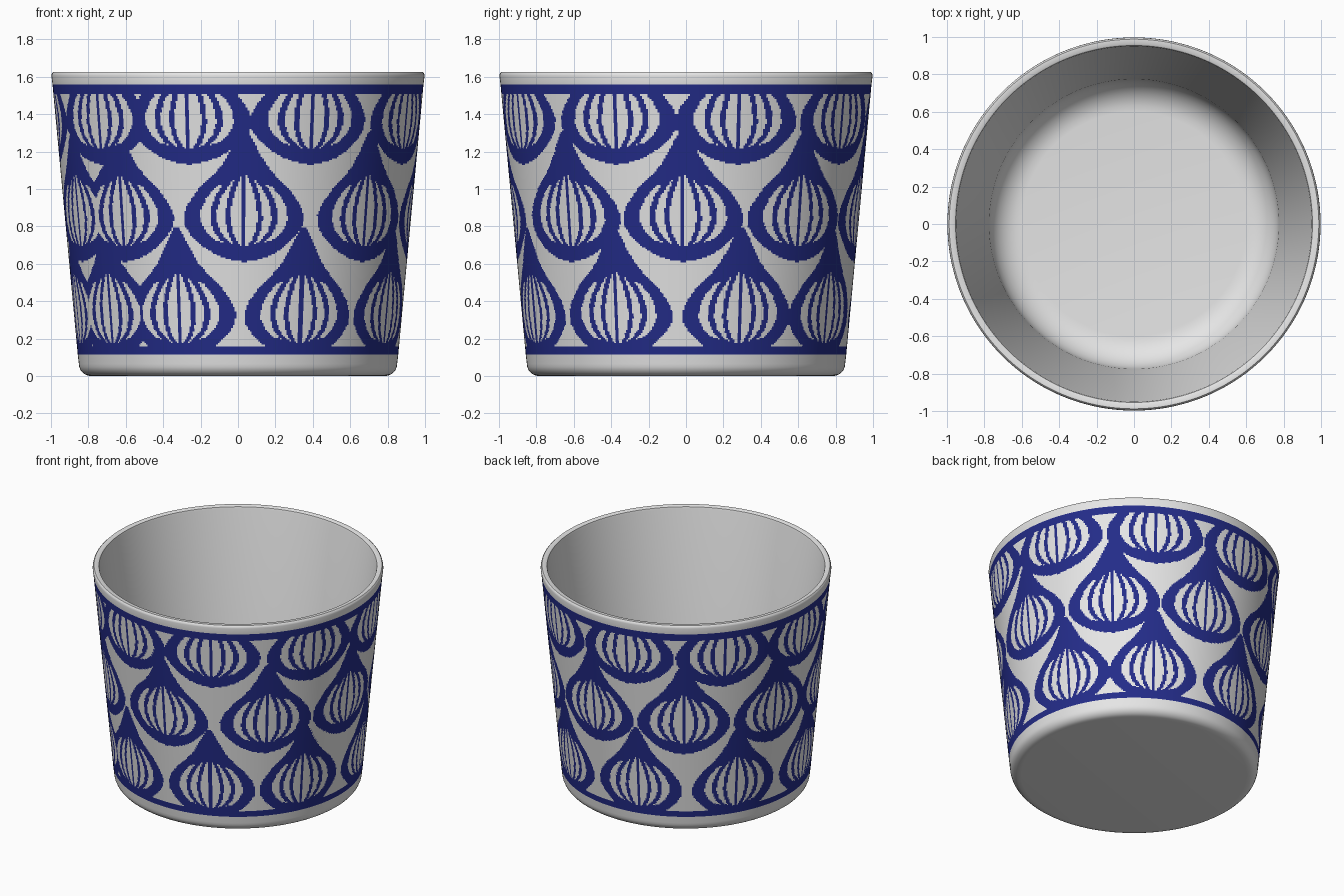
import bpy, math

if "Cube" in bpy.data.objects:
    bpy.data.objects.remove(bpy.data.objects["Cube"])

SEG = 600            # columns round the cup
ROWS = 164           # fine rings in the painted zone
Z0, Z1 = 0.115, 1.56  # painted zone


def material(name, rgb):
    m = bpy.data.materials.new(name)
    m.diffuse_color = (*rgb, 1)
    m.use_nodes = True
    m.node_tree.nodes["Principled BSDF"].inputs["Base Color"].default_value = m.diffuse_color
    return m


def outer_r(z):
    return 0.846 + 0.152 * z / 1.625


def lerp_table(table, z):
    for (a, wa), (b, wb) in zip(table, table[1:]):
        if a <= z <= b:
            return wa + (wb - wa) * (z - a) / (b - a)
    return -1.0


# bulb motif, drawn for the middle row: (height, half width)
SILHOUETTE = [(.61, 0), (.625, .09), (.65, .155), (.69, .22), (.75, .285), (.80, .32),
              (.86, .325), (.92, .30), (1.0, .24), (1.07, .165), (1.13, .115),
              (1.20, .075), (1.26, .045), (1.31, .015)]
PETALS = [(.685, .03), (.70, .10), (.73, .16), (.77, .205), (.83, .235), (.89, .23),
          (.95, .20), (1.01, .15), (1.05, .105), (1.09, .05)]
# dividing lines: (share of the half width, half thickness)
VEINS = [(0, .011), (.36, .014), (.70, .017)]

# rows of bulbs: height shift and bulb centres in degrees, 0 = front, 90 = right
BULB_ROWS = [
    (0.52, [24, 67, 107, 149, 190, 231, 270, 310, 344]),
    (0.0, [2, 47.5, 89, 131, 172, 214, 256, 293, 318]),
    (-0.52, [22.5, 65, 109, 149, 193, 238, 282, 309, 339]),
]


def in_petal(u, v):
    w = lerp_table(PETALS, v)
    if abs(u) > w:
        return False
    for share, half in VEINS:
        if abs(abs(u) - share * w) < half:
            return False
    # outer petals stop lower and start higher than the inner ones
    s = abs(u) / w
    return .69 + .035 * s * s < v < 1.085 - .07 * s


def is_blue(deg, z):
    if z < 0.16 or z > 1.505:
        return True
    covered = False
    for shift, centres in BULB_ROWS:
        v = z - shift
        if not .61 <= v <= 1.31:
            continue
        d = min(((deg - c + 180) % 360 - 180 for c in centres), key=abs)
        u = math.radians(d) * 0.92
        if in_petal(u, v):
            return False
        if abs(u) < lerp_table(SILHOUETTE, v):
            covered = True
    return covered


# lathe profile: underside, painted wall, rim, inside wall, inside floor
profile = [(.775, 0)]
for k in range(1, 7):
    a = math.radians(15 * k)
    profile.append((.785 + .066 * math.sin(a), .065 - .065 * math.cos(a)))
first = len(profile)
for i in range(ROWS + 1):
    z = Z0 + (Z1 - Z0) * i / ROWS
    profile.append((outer_r(z), z))
last = len(profile) - 1
profile += [(.9975, 1.605), (.995, 1.618), (.988, 1.625), (.962, 1.625), (.954, 1.62),
            (.950, 1.605), (.79, .36)]
for k in range(0, 9):
    a = math.radians(90 * k / 8)
    profile.append((.60 + .175 * math.cos(a), .27 - .18 * math.sin(a)))

angles = [2 * math.pi * j / SEG for j in range(SEG)]
verts = [(r * math.sin(a), -r * math.cos(a), z) for r, z in profile for a in angles]
faces, mats = [], []
for i in range(len(profile) - 1):
    for j in range(SEG):
        k = (j + 1) % SEG
        faces.append((i * SEG + j, i * SEG + k, (i + 1) * SEG + k, (i + 1) * SEG + j))
        blue = False
        if first <= i < last:
            z = (profile[i][1] + profile[i + 1][1]) / 2
            blue = is_blue(360 * (j + .5) / SEG, z)
        mats.append(1 if blue else 0)

# flat discs closing the underside and the inside floor
top = (len(profile) - 1) * SEG
faces += [tuple(reversed(range(SEG))), tuple(range(top, top + SEG))]
mats += [0, 0]

mesh = bpy.data.meshes.new("cup")
mesh.from_pydata(verts, [], faces)
mesh.materials.append(material("white_glaze", (.79, .79, .79)))
mesh.materials.append(material("cobalt_blue", (.017, .025, .25)))
mesh.polygons.foreach_set("material_index", mats)
mesh.update()
cup = bpy.data.objects.new("cup", mesh)
bpy.context.collection.objects.link(cup)
bpy.context.view_layer.objects.active = cup
cup.select_set(True)
bpy.ops.object.shade_smooth_by_angle(angle=math.radians(40))
